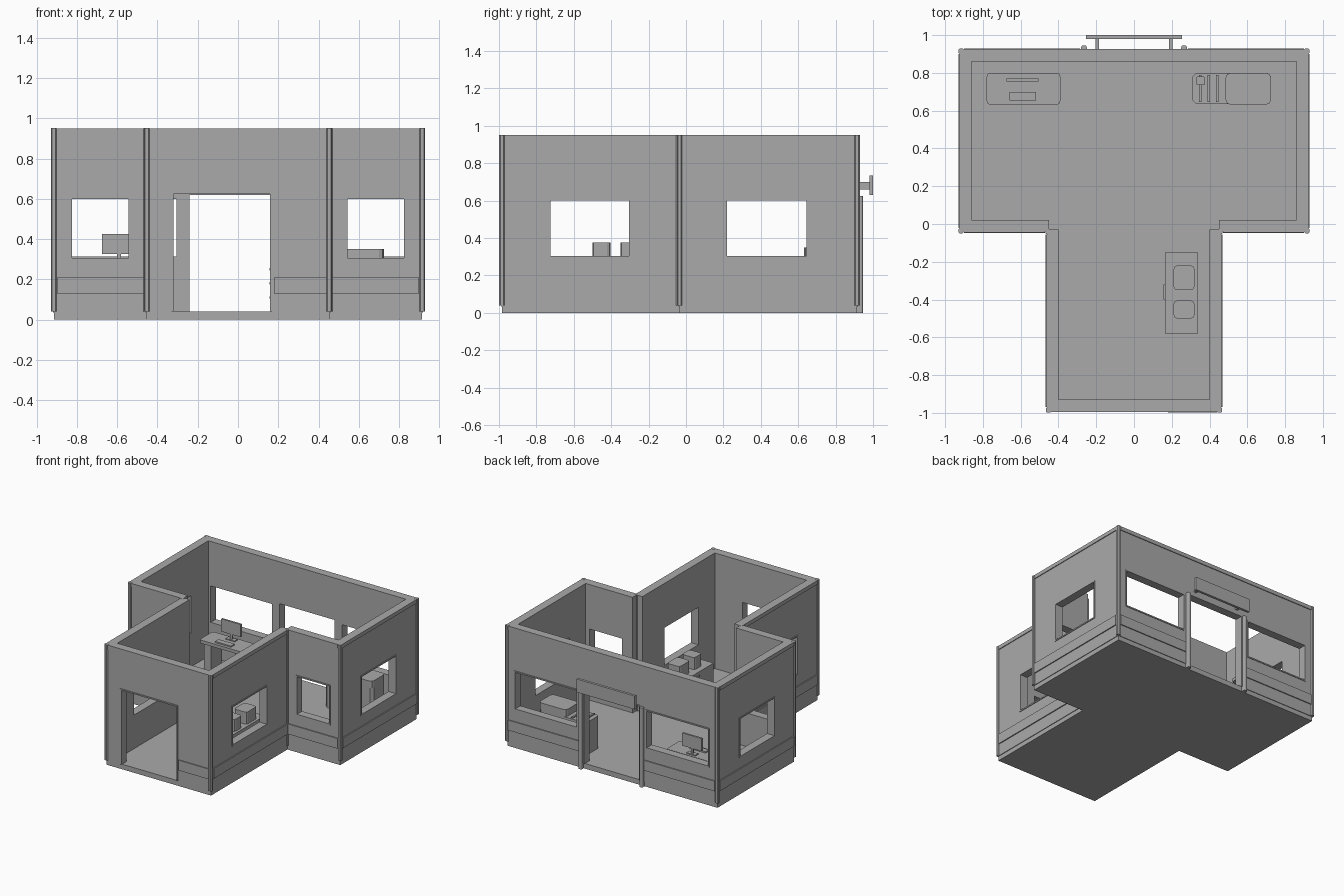
import bpy, bmesh
from mathutils import Vector

if "Cube" in bpy.data.objects:
    bpy.data.objects.remove(bpy.data.objects["Cube"])

grey = bpy.data.materials.new("plain_grey")
grey.diffuse_color = (0.4, 0.4, 0.4, 1)
grey.use_nodes = True
grey.node_tree.nodes["Principled BSDF"].inputs["Base Color"].default_value = grey.diffuse_color


def finish(name, bm):
    bmesh.ops.recalc_face_normals(bm, faces=bm.faces)
    me = bpy.data.meshes.new(name)
    bm.to_mesh(me)
    bm.free()
    me.materials.append(grey)
    ob = bpy.data.objects.new(name, me)
    bpy.context.collection.objects.link(ob)
    return ob


def add_box(bm, x0, x1, y0, y1, z0, z1):
    vs = bmesh.ops.create_cube(bm, size=1)["verts"]
    for v in vs:
        v.co = Vector(((x0 + x1) / 2 + v.co.x * (x1 - x0),
                       (y0 + y1) / 2 + v.co.y * (y1 - y0),
                       (z0 + z1) / 2 + v.co.z * (z1 - z0)))
    return vs


def box(name, x0, x1, y0, y1, z0, z1, bevel=0, seg=1, upright=False):
    """Box, optionally bevelled on all edges or on the upright edges only."""
    bm = bmesh.new()
    add_box(bm, x0, x1, y0, y1, z0, z1)
    if bevel:
        es = [e for e in bm.edges if not upright
              or abs(e.verts[0].co.z - e.verts[1].co.z) > 1e-4]
        bmesh.ops.bevel(bm, geom=es, offset=bevel, segments=seg, affect='EDGES', profile=0.5)
    return finish(name, bm)


def prism(name, pts, z0, z1, hole=None):
    """Extruded outline; with a hole outline of equal length it becomes a ring."""
    bm = bmesh.new()
    a = [[bm.verts.new((x, y, z)) for x, y in pts] for z in (z0, z1)]
    n = len(pts)
    sides = [a]
    if hole:
        b = [[bm.verts.new((x, y, z)) for x, y in hole] for z in (z0, z1)]
        sides.append(b)
    for s in sides:
        for i in range(n):
            j = (i + 1) % n
            bm.faces.new((s[0][i], s[0][j], s[1][j], s[1][i]))
    for k in (0, 1):
        if hole:
            for i in range(n):
                j = (i + 1) % n
                bm.faces.new((a[k][i], a[k][j], b[k][j], b[k][i]))
        else:
            bm.faces.new(a[k])
    return finish(name, bm)


def mirrored(half):
    return half + [(-x, y) for x, y in reversed(half)]


# T-shaped floor slab and wall ring
prism("floor", mirrored([(.455, -.985), (.455, -.035), (.915, -.035), (.915, .915)]), 0, .04)
outer = mirrored([(.46, -.99), (.46, -.04), (.46, -.04), (.46, -.04), (.92, -.04), (.92, .92)])
outer = mirrored([(.46, -.99), (.46, -.05), (.46, -.04), (.47, -.04), (.92, -.04), (.92, .92)])
inner = mirrored([(.40, -.93), (.40, -.03), (.45, -.03), (.45, .02), (.86, .02), (.86, .86)])
walls = prism("walls", outer, .035, .95, inner)

# openings: name, run axis, wall inner face, outer face, start, end, bottom, top
openings = [("front_door", 'x', -.93, -.99, -.33, .17, .04, .635),
            ("back_door", 'x', .86, .92, -.25, .25, .04, .63)]
for s, side in ((1, "right"), (-1, "left")):
    def span(a, b):
        return (a, b) if s > 0 else (-b, -a)
    openings += [
        (side + "_porch_window", 'x', .02, -.04, *span(.535, .835), .295, .61),
        (side + "_back_window", 'x', .86, .92, *span(.295, .85), .303, .61),
        (side + "_stem_window", 'y', s * .40, s * .46, -.735, -.295, .295, .61),
        (side + "_bar_window", 'y', s * .86, s * .92, .21, .655, .295, .61)]


def slab(bm, axis, u0, u1, w0, w1, z0, z1):
    w0, w1 = min(w0, w1), max(w0, w1)
    if axis == 'x':
        add_box(bm, u0, u1, w0, w1, z0, z1)
    else:
        add_box(bm, w0, w1, u0, u1, z0, z1)


# cut the openings out of the walls
bm = bmesh.new()
for _, ax, wi, wo, u0, u1, z0, z1 in openings:
    d = .03 if wo > wi else -.03
    slab(bm, ax, u0, u1, wi - d, wo + d, z0 - (.02 if z0 < .1 else 0), z1)
cutter = finish("opening_cutter", bm)
mod = walls.modifiers.new("openings", 'BOOLEAN')
mod.operation, mod.solver, mod.object = 'DIFFERENCE', 'EXACT', cutter
dg = bpy.context.evaluated_depsgraph_get()
cut_mesh = bpy.data.meshes.new_from_object(walls.evaluated_get(dg))
walls.modifiers.clear()
walls.data = cut_mesh
bpy.data.objects.remove(cutter)

# window and door frames
for name, ax, wi, wo, u0, u1, z0, z1 in openings:
    f, o = .01, wo + (.005 if wo > wi else -.005)
    bm = bmesh.new()
    slab(bm, ax, u0, u0 + f, wi, o, z0, z1)
    slab(bm, ax, u1 - f, u1, wi, o, z0, z1)
    slab(bm, ax, u0 + f, u1 - f, wi, o, z1 - f, z1)
    if z0 > .1:
        slab(bm, ax, u0 + f, u1 - f, wi, o, z0, z0 + f)
    finish(name + "_frame", bm)

# top trim and lower panels: axis, wall face, outward sign, trim span, panel spans
runs = [('x', -.99, -1, (-.44, .44), [(.18, .44)]),
        ('x', .92, 1, (-.90, .90), [(-.90, -.285), (.285, .90)])]
for s in (1, -1):
    porch = (.47, .90) if s > 0 else (-.90, -.47)
    runs += [('x', -.04, -1, porch, [porch]),
             ('y', s * .46, s, (-.97, -.055), [(-.97, -.055)]),
             ('y', s * .92, s, (-.02, .90), [(-.02, .90)])]
bt, bp = bmesh.new(), bmesh.new()
for ax, w, s, trim, panels in runs:
    slab(bt, ax, *trim, w - s * .005, w + s * .006, .92, .95)
    for p in panels:
        slab(bp, ax, *p, w - s * .005, w + s * .008, .13, .21)
finish("top_trim", bt)
finish("lower_panels", bp)

# slim posts on every wall corner
for i, (x, y) in enumerate(mirrored([(.453, -.985), (.455, -.04), (.915, -.035), (.915, .915)])):
    box(f"corner_post_{i}", x - .014, x + .014, y - .014, y + .014, .04, .951, .006, 1, True)

# back entrance posts and sign on brackets
for s in (1, -1):
    box("entrance_post", s * .265 - .015, s * .265 + .015, .90, .945, 0, .625, .01, 3, True)
    box("sign_bracket", s * .195 - .01, s * .195 + .01, .915, .985, .66, .70)
box("sign_board", -.253, .253, .98, 1.0, .63, .735)

# office desk with screen and keyboard
box("desk_top", -.78, -.39, .632, .80, .255, .28, .02, 3, True)
for x in (-.75, -.48):
    box("desk_leg", x, x + .06, .65, .785, .04, .255)
box("screen", -.675, -.505, .755, .77, .325, .425)
box("screen_neck", -.60, -.58, .757, .769, .285, .33)
box("screen_foot", -.63, -.55, .745, .782, .28, .287)
box("keyboard", -.66, -.52, .655, .70, .28, .29)

# drawer cabinet with two appliances
box("drawer_cabinet", .165, .34, -.58, -.15, .04, .28)
for z in (.11, .18, .25):
    box("drawer_handle", .157, .167, -.40, -.32, z - .006, z + .006)
for y0, y1 in ((-.35, -.22), (-.50, -.405)):
    box("counter_appliance", .21, .32, y0, y1, .28, .375, .018, 2, True)

# long cabinet with raised box, slats and small tap
box("long_cabinet", .31, .725, .635, .80, .04, .295, .02, 1, True)
box("raised_box", .485, .725, .632, .80, .295, .35, .025, 2, True)
for x in (.35, .395, .44):
    box("slat", x - .007, x + .007, .645, .79, .295, .305)
box("tap", .33, .375, .735, .78, .295, .325, .005, 1, True)
